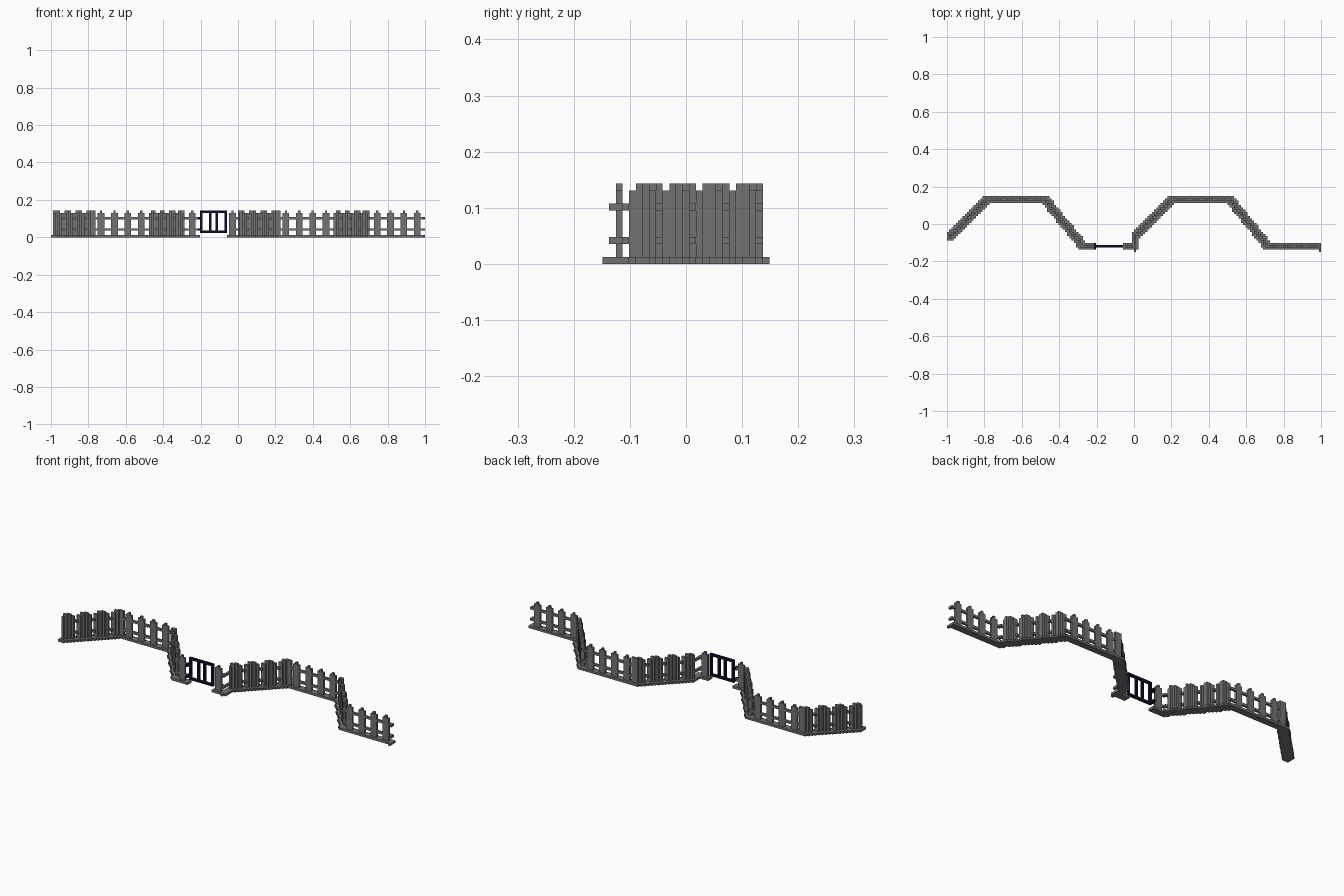
import bpy, bmesh

cube = bpy.data.objects.get("Cube")
if cube:
    bpy.data.objects.remove(cube, do_unlink=True)

U = 2 / 168  # size of one block


def material(name, rgb):
    m = bpy.data.materials.new(name)
    m.use_nodes = True
    m.diffuse_color = (*rgb, 1)
    bsdf = m.node_tree.nodes["Principled BSDF"]
    bsdf.inputs["Base Color"].default_value = (*rgb, 1)
    bsdf.inputs["Roughness"].default_value = 0.9
    return m


GREY = material("weathered grey", (0.17, 0.17, 0.17))
NAVY = material("dark navy", (0.004, 0.004, 0.025))


def add_slab(bm, cells, z0, z1):
    """Extrude a set of grid cells from z0 to z1, skipping hidden inner walls."""
    def face(*pts):
        bm.faces.new([bm.verts.new((x * U, y * U, z * U)) for x, y, z in pts])

    for i, j in cells:
        a, b, c, d = i, i + 1, j - 0.5, j + 0.5
        face((a, c, z1), (b, c, z1), (b, d, z1), (a, d, z1))
        face((a, d, z0), (b, d, z0), (b, c, z0), (a, c, z0))
        walls = (((0, -1), (a, c), (b, c)), ((1, 0), (b, c), (b, d)),
                 ((0, 1), (b, d), (a, d)), ((-1, 0), (a, d), (a, c)))
        for (di, dj), p, q in walls:
            if (i + di, j + dj) not in cells:
                face((*p, z0), (*q, z0), (*q, z1), (*p, z1))


def make(name, slabs, mat):
    bm = bmesh.new()
    for cells, z0, z1 in slabs:
        add_slab(bm, set(cells), z0, z1)
    bmesh.ops.remove_doubles(bm, verts=bm.verts, dist=U * 0.01)
    me = bpy.data.meshes.new(name)
    bm.to_mesh(me)
    bm.free()
    me.materials.append(mat)
    ob = bpy.data.objects.new(name, me)
    bpy.context.collection.objects.link(ob)
    return ob


def trace(points):
    """Edge-connected grid cells along a polyline."""
    path = [points[0]]
    for (x0, y0), (x1, y1) in zip(points, points[1:]):
        n = max(abs(x1 - x0), abs(y1 - y0))
        for k in range(1, n + 1):
            x, y = round(x0 + (x1 - x0) * k / n), round(y0 + (y1 - y0) * k / n)
            px, py = path[-1]
            if x != px and y != py:
                path.append((px, y))
            path.append((x, y))
    return path


def picket_slot(x, y):
    """(picket id, position across the picket) or None in a gap."""
    if y == 11 and 18 < x < 43:
        k, r, width = (x - 20) // 6, (x - 20) % 6, 3
        ok, key = x >= 20, "back"
    elif y == -10:
        k, r, width = (x + 4) // 6, (x + 4) % 6, 3
        if x >= 60:
            k, r = (x - 61) // 6, (x - 61) % 6
        ok, key = x < 0 or x >= 61, "front"
    elif x < 20:
        k, r, width = (y + 6) // 5, (y + 6) % 5, 4
        ok, key = y >= -6, "rise"
    else:
        k, r, width = (y + 8) // 5, (y + 8) % 5, 4
        ok, key = -8 <= y <= 10, "fall"
    return ((key, k, x > 30), r) if ok and r < width else None


def fence(side, points, shift, end_cells=()):
    path = trace(points)
    # Pickets, each with a narrower top block
    pickets, tips, rails = {}, {}, set()
    for x, y in path:
        slot = picket_slot(x, y)
        if slot:
            key, r = slot
            pickets.setdefault(key, set()).add((x + shift, y))
            if r in ((1,) if key[0] in ("front", "back") else (1, 2)):
                tips.setdefault(key, set()).add((x + shift, y))
        else:
            rails.add((x + shift, y))
    make(side + "_pickets", [(c, 1, 11) for c in pickets.values()]
         + [(c, 11, 12) for c in tips.values()], GREY)
    # Two rails bridging the gaps between pickets
    rails |= {(x, y + 1) for x, y in end_cells}
    make(side + "_rails", [(rails, z, z + 1) for z in (3, 8)], GREY)
    # Base strip, three blocks wide
    base = {(x + shift + i, y + j) for x, y in path for i in (-1, 0, 1) for j in (-1, 0, 1)}
    base = {c for c in base if c[0] < 84} | set(end_cells)
    make(side + "_base", [(base, 0, 1)], GREY)


# Fence runs on either side of the gate
fence("left", [(-4, -10), (0, -10), (0, -6), (17, 11), (43, 11), (60, -10), (83, -10)],
      0, [(0, -12), (83, -12)])
fence("right", [(0, -6), (17, 11), (43, 11), (60, -10), (64, -10)], -83)

# Gate: top and bottom bars with four uprights
bar = [(x, -10) for x in range(-17, -5)]
uprights = [(x, -10) for x in (-17, -13, -10, -6)]
make("gate", [(bar, 2, 3), (uprights, 3, 11), (bar, 11, 12)], NAVY)

# Hinges joining the gate to the fence end
make("gate_hinges", [([(-18, y) for y in (-11, -10, -9)], z, z + 1) for z in (3, 8)], NAVY)
